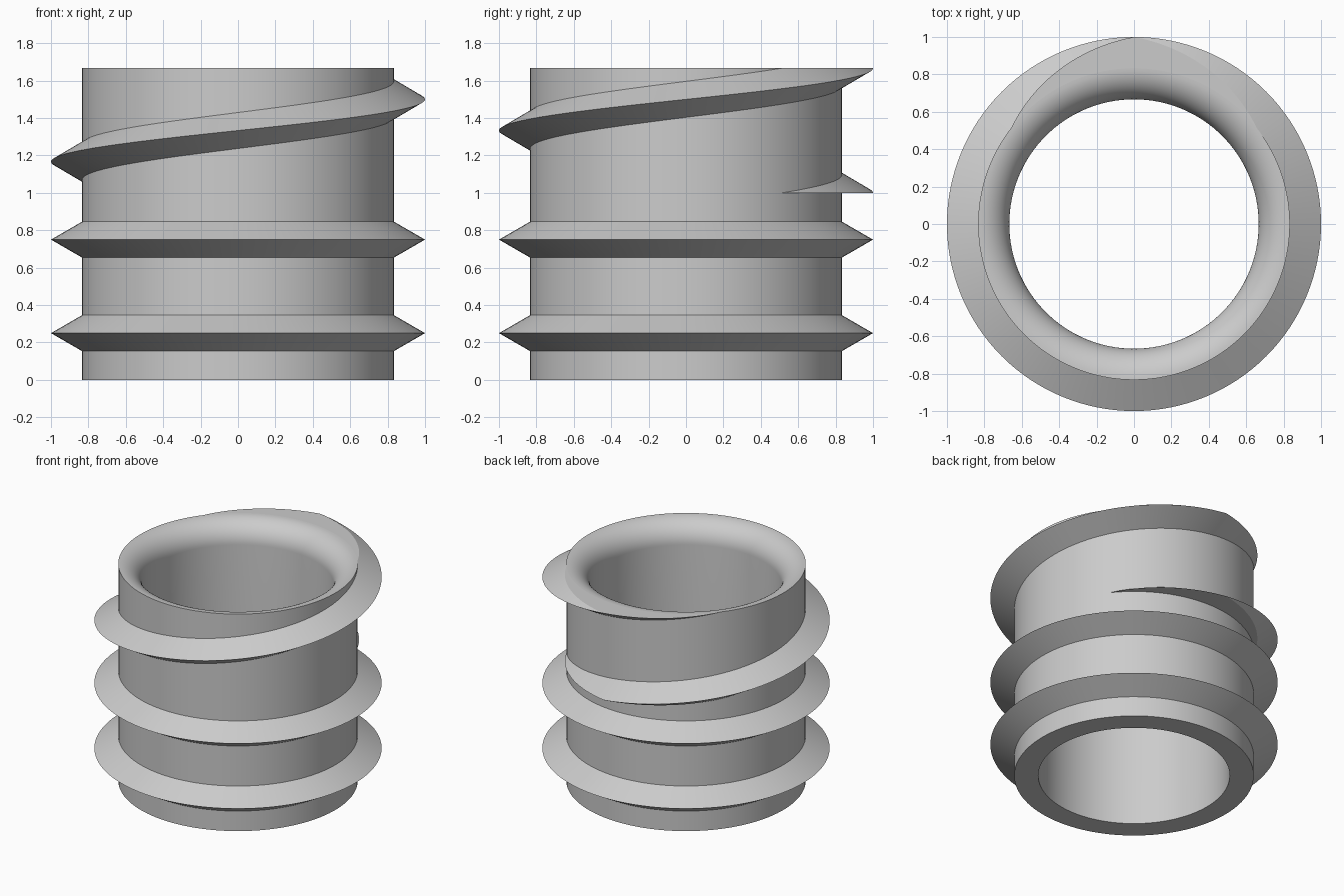
import bpy, bmesh, math

if "Cube" in bpy.data.objects:
    bpy.data.objects.remove(bpy.data.objects["Cube"])

SEG = 128                      # facets per turn
HOLE, ROOT, CREST = 2 / 3, 5 / 6, 1.0
HALF = (CREST - ROOT) * math.tan(math.radians(30))   # half width of a ridge at its root
START, TOP = 1.0, 5 / 3        # height of the spiral's start and of the rim

grey = bpy.data.materials.new("plain grey")
grey.diffuse_color = (0.6, 0.6, 0.6, 1)
grey.use_nodes = True
grey.node_tree.nodes["Principled BSDF"].inputs["Base Color"].default_value = grey.diffuse_color


def finish(bm, name):
    """Turn a bmesh into a smooth object with crisp edges."""
    bmesh.ops.recalc_face_normals(bm, faces=bm.faces)
    mesh = bpy.data.meshes.new(name)
    bm.to_mesh(mesh)
    bm.free()
    mesh.materials.append(grey)
    obj = bpy.data.objects.new(name, mesh)
    bpy.context.collection.objects.link(obj)
    bpy.ops.object.select_all(action='DESELECT')
    obj.select_set(True)
    bpy.context.view_layer.objects.active = obj
    bpy.ops.object.shade_smooth_by_angle(angle=math.radians(25))


def sweep(bm, profile, first, last, rise, closed):
    """Sweep a closed (radius, z) profile round z, climbing by rise per turn from the back."""
    rows = []
    for i in range(first, last + (0 if closed else 1)):
        a = math.pi / 2 + math.tau * i / SEG
        rows.append([bm.verts.new((r * math.cos(a), r * math.sin(a), z + rise * i / SEG))
                     for r, z in profile])
    n = len(profile)
    pairs = list(zip(rows, rows[1:])) + ([(rows[-1], rows[0])] if closed else [])
    for p, q in pairs:
        for j in range(n):
            k = (j + 1) % n
            bm.faces.new((p[j], q[j], q[k], p[k]))
    if not closed:
        bm.faces.new(rows[0])
        bm.faces.new(rows[-1])


# Sleeve: plain bore, two ring ridges outside, rounded mouth at the top
profile = [(HOLE, 0), (ROOT, 0)]
for z in (0.25, 0.75):
    profile += [(ROOT, z - HALF), (CREST, z), (ROOT, z + HALF)]
lip = ROOT - HOLE
profile += [(ROOT - lip * math.sin(t), TOP - lip + lip * math.cos(t))
            for t in (math.pi / 2 * i / 16 for i in range(17))]
bm = bmesh.new()
sweep(bm, profile, 0, SEG, 0, True)
finish(bm, "ringed_sleeve")

# Spiral ridge: one turn, cut off flat at its start height and at the rim
bm = bmesh.new()
sweep(bm, [(ROOT, START - HALF), (CREST, START), (ROOT, START + HALF)],
      -SEG // 4, SEG + SEG // 4, TOP - START, False)
for z, n in ((START, -1), (TOP, 1)):
    cut = bmesh.ops.bisect_plane(bm, geom=bm.verts[:] + bm.edges[:] + bm.faces[:], dist=1e-5,
                                 plane_co=(0, 0, z), plane_no=(0, 0, n), clear_outer=True)
    rim = [e for e in cut["geom_cut"] if isinstance(e, bmesh.types.BMEdge) and e.is_boundary]
    bmesh.ops.holes_fill(bm, edges=rim, sides=0)
bmesh.ops.recalc_face_normals(bm, faces=bm.faces)
# Drop the hidden faces that lie against the sleeve
bmesh.ops.delete(bm, context='FACES_ONLY', geom=[
    f for f in bm.faces if abs(f.normal.z) < 0.1
    and all(v.co.xy.length < ROOT + 0.001 for v in f.verts)])
finish(bm, "spiral_ridge")
